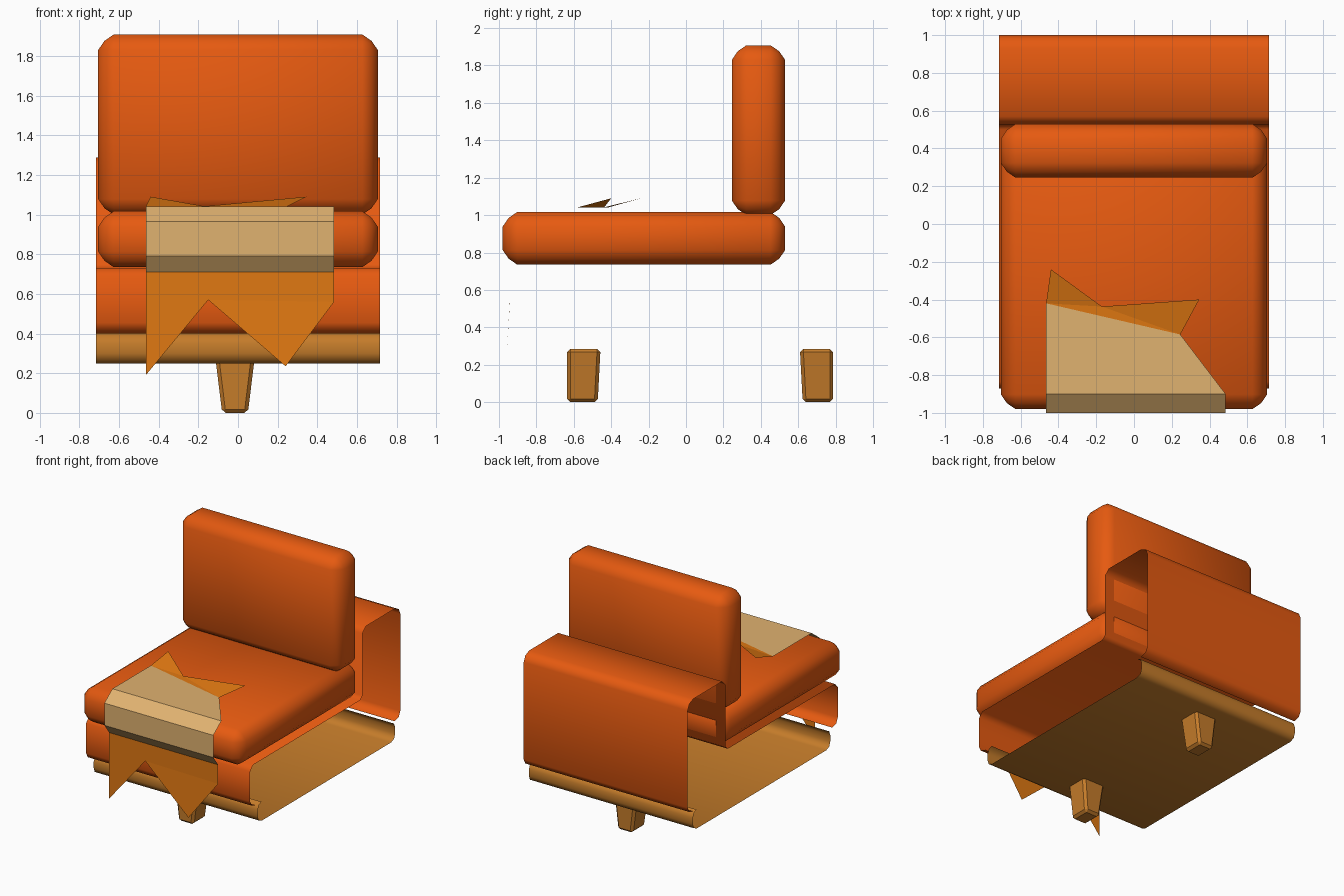
import bpy, bmesh
from mathutils import Vector

if "Cube" in bpy.data.objects:
    bpy.data.objects.remove(bpy.data.objects["Cube"])


def material(name, hex_colour):
    lin = lambda c: c / 12.92 if c <= 0.04045 else ((c + 0.055) / 1.055) ** 2.4
    m = bpy.data.materials.new(name)
    m.diffuse_color = [lin(int(hex_colour[i:i + 2], 16) / 255) for i in (0, 2, 4)] + [1]
    m.use_nodes = True
    m.node_tree.nodes["Principled BSDF"].inputs["Base Color"].default_value = m.diffuse_color
    return m


ORANGE = material("orange fabric", "E65A10")
WOOD = material("brown wood", "C57C2A")
TAN = material("tan throw", "E0B270")
AMBER = material("amber fringe", "E07812")


def finish(name, bm, mat, smooth=True, recalc=False):
    if recalc:
        bmesh.ops.recalc_face_normals(bm, faces=bm.faces[:])
    me = bpy.data.meshes.new(name)
    bm.to_mesh(me)
    bm.free()
    me.materials.append(mat)
    for p in me.polygons:
        p.use_smooth = smooth
    ob = bpy.data.objects.new(name, me)
    bpy.context.collection.objects.link(ob)
    return ob


def box(name, lo, hi, bevel, mat):
    """Chamfered box between two corners."""
    bm = bmesh.new()
    bmesh.ops.create_cube(bm, size=1)
    lo, hi = Vector(lo), Vector(hi)
    for v in bm.verts:
        v.co = Vector([lo[i] + (v.co[i] + 0.5) * (hi[i] - lo[i]) for i in range(3)])
    bmesh.ops.bevel(bm, geom=bm.edges[:], offset=bevel, segments=2, profile=0.35,
                    affect='EDGES')
    return finish(name, bm, mat, recalc=True)


def sheet(name, profile, x0, x1, mat, smooth=True):
    """Open (y, z) profile swept along x; outside lies left of the path."""
    bm = bmesh.new()
    a = [bm.verts.new((x0, y, z)) for y, z in profile]
    b = [bm.verts.new((x1, y, z)) for y, z in profile]
    for i in range(len(profile) - 1):
        bm.faces.new((a[i], b[i], b[i + 1], a[i + 1]))
    return finish(name, bm, mat, smooth)


def patches(name, faces, mat):
    bm = bmesh.new()
    for f in faces:
        bm.faces.new([bm.verts.new(p) for p in f])
    bmesh.ops.remove_doubles(bm, verts=bm.verts[:], dist=1e-4)
    return finish(name, bm, mat, False)


# cushions
box("seat_cushion", (-0.705, -0.98, 0.735), (0.705, 0.53, 1.017), 0.078, ORANGE)
box("back_cushion", (-0.705, 0.245, 1.0), (0.705, 0.53, 1.908), 0.078, ORANGE)

# upholstered frame, open at the sides and underneath
sheet("frame", [(-0.80, 0.40), (-0.85, 0.415), (-0.87, 0.455), (-0.87, 0.69), (-0.835, 0.73),
                (0.50, 0.73), (0.528, 0.755), (0.528, 1.245), (0.57, 1.287), (0.93, 1.287),
                (0.98, 1.265), (1.0, 1.22), (1.0, 0.455), (0.98, 0.415), (0.93, 0.40)],
      -0.715, 0.715, ORANGE)

# wooden base tray with rounded lips
sheet("base", [(0.89, 0.40), (0.922, 0.385), (0.935, 0.35), (0.935, 0.30), (0.922, 0.265),
               (0.885, 0.25), (-0.725, 0.25), (-0.762, 0.265), (-0.775, 0.30),
               (-0.775, 0.35), (-0.762, 0.385), (-0.73, 0.40)],
      -0.715, 0.715, WOOD)

# tapered feet
for name, y, s in (("front_foot", -0.635, 1), ("rear_foot", 0.787, -1)):
    bm = bmesh.new()
    bmesh.ops.create_cube(bm, size=1)
    for v in bm.verts:
        top = v.co.z > 0
        v.co = (-0.015 + v.co.x * (0.20 if top else 0.13),
                y + s * (v.co.y * s + 0.5) * (0.178 if top else 0.163),
                0.285 if top else 0)
    bmesh.ops.bevel(bm, geom=bm.edges[:], offset=0.018, segments=1, affect='EDGES')
    finish(name, bm, WOOD, smooth=False, recalc=True)

# throw: tan band over the front edge of the seat
L, R = -0.465, 0.485
sheet("throw_band", [(-0.94, 0.71), (-1.0, 0.79), (-1.0, 0.965), (-0.9, 1.04)], L, R, TAN, False)
back_left, back_right = (L, -0.42, 1.04), (0.245, -0.585, 1.04)
patches("throw_top", [[(L, -0.9, 1.04), (R, -0.9, 1.04), back_right, back_left]], TAN)

# throw: pointed amber fringe on the seat and hanging in front
dip = (-0.17, -0.437, 1.042)
patches("top_fringe", [[back_left, dip, (-0.44, -0.24, 1.09)],
                       [back_left, back_right, dip],
                       [back_right, (0.345, -0.40, 1.09), dip]], AMBER)
notch, tl, tr = (-0.15, -0.94, 0.57), (L, -0.94, 0.71), (R, -0.94, 0.71)
patches("front_fringe", [[tl, (L, -0.94, 0.19), notch],
                         [tl, notch, (R, -0.94, 0.56), tr],
                         [notch, (0.24, -0.96, 0.235), (R, -0.94, 0.56)]], AMBER)
